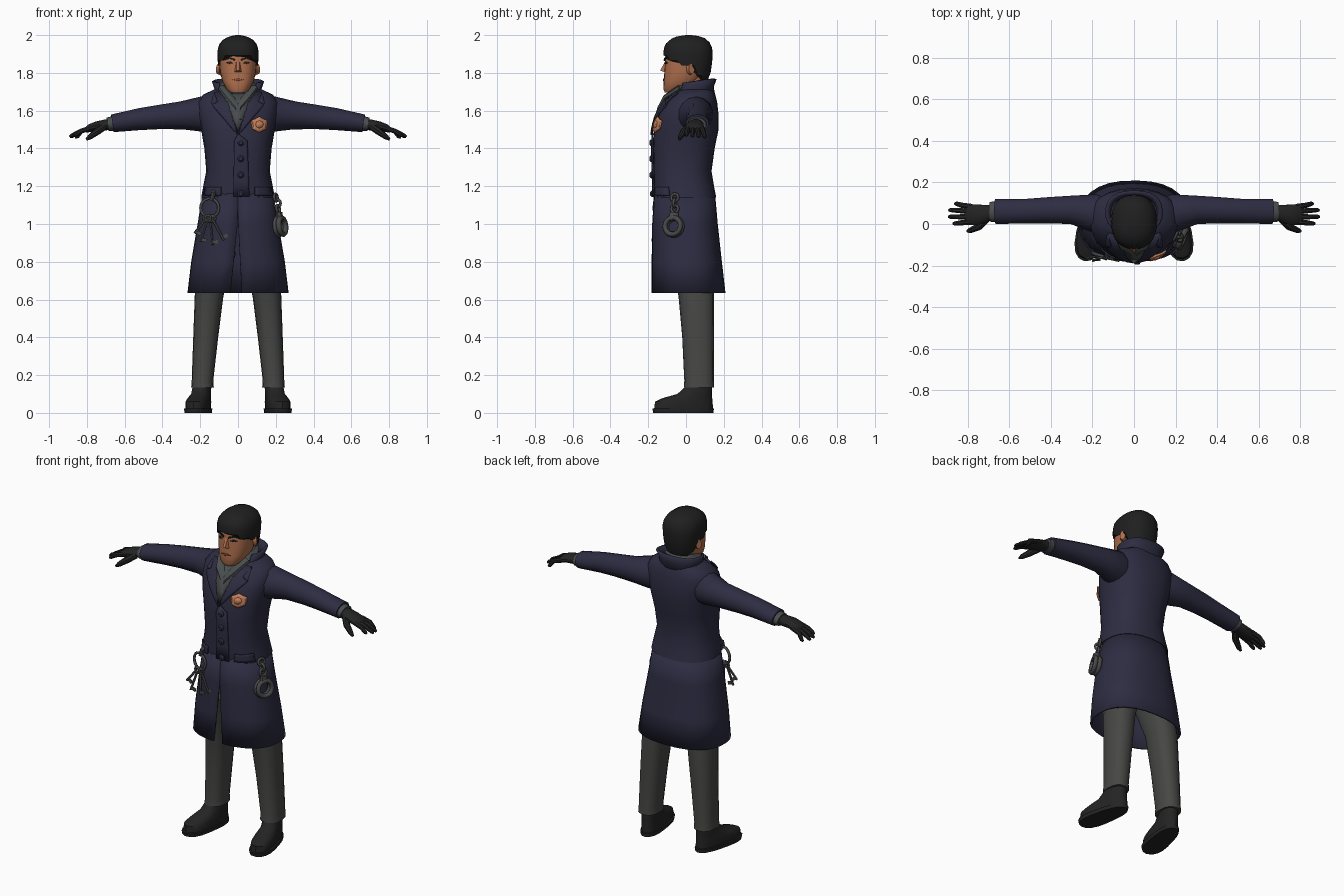
import bpy, bmesh, math
from mathutils import Vector

if "Cube" in bpy.data.objects:
    bpy.data.objects.remove(bpy.data.objects["Cube"])


def mat(name, r, g, b):
    m = bpy.data.materials.new(name)
    m.diffuse_color = (r, g, b, 1)
    m.use_nodes = True
    m.node_tree.nodes["Principled BSDF"].inputs["Base Color"].default_value = m.diffuse_color
    return m


NAVY = mat("navy_wool", .027, .026, .055)
BLACK = mat("black_leather", .017, .017, .017)
HAIR = mat("dark_hair", .014, .014, .014)
GREY = mat("grey_trousers", .062, .062, .06)
SCARF = mat("grey_scarf", .068, .075, .075)
SKIN = mat("skin", .43, .16, .075)
LIP = mat("lip_skin", .26, .085, .045)
COPPER = mat("copper", .56, .22, .11)
IRON = mat("iron", .065, .065, .065)


def finish(bm, name, m, mirror=False, thick=0, angle=40):
    bmesh.ops.recalc_face_normals(bm, faces=bm.faces[:])
    me = bpy.data.meshes.new(name)
    bm.to_mesh(me)
    bm.free()
    me.materials.append(m)
    me.shade_smooth()
    me.set_sharp_from_angle(angle=math.radians(angle))
    ob = bpy.data.objects.new(name, me)
    bpy.context.collection.objects.link(ob)
    if thick:
        s = ob.modifiers.new("thickness", 'SOLIDIFY')
        s.thickness, s.offset = thick, 0
    if mirror:
        ob.modifiers.new("mirror", 'MIRROR').use_clip = False
    return ob


def loft(name, rings, m, closed=True, caps=True, **kw):
    bm = bmesh.new()
    vs = [[bm.verts.new(p) for p in r] for r in rings]
    n = len(rings[0])
    for a, b in zip(vs, vs[1:]):
        for i in range(n if closed else n - 1):
            j = (i + 1) % n
            bm.faces.new((a[i], a[j], b[j], b[i]))
    if caps:
        bm.faces.new(vs[0])
        bm.faces.new(vs[-1])
    return finish(bm, name, m, **kw)


def spow(v, e):
    return math.copysign(abs(v) ** e, v)


def oval(z, rx, yf, yb, cx=0, n=24, p=2.4, a0=-90, a1=270, tilt=0, full=True):
    """Horizontal rounded ring from front yf to back yb."""
    out = []
    for i in range(n):
        a = math.radians(a0 + (a1 - a0) * i / (n if full else n - 1))
        y = (yf + yb) / 2 + (yb - yf) / 2 * spow(math.sin(a), 2 / p)
        out.append((cx + rx * spow(math.cos(a), 2 / p), y, z + tilt * y))
    return out


def tube(name, pts, radii, m, n=10, **kw):
    pts = [Vector(p) for p in pts]
    rings = []
    for i, c in enumerate(pts):
        d = (pts[min(i + 1, len(pts) - 1)] - pts[max(i - 1, 0)]).normalized()
        u = Vector((1, 0, 0)) if abs(d.z) > .9 else Vector((0, 0, 1)).cross(d).normalized()
        v = d.cross(u).normalized()
        ru, rv = radii[i] if isinstance(radii[i], tuple) else (radii[i],) * 2
        rings.append([c + u * ru * math.cos(t) + v * rv * math.sin(t)
                      for t in (2 * math.pi * (k + .5) / n for k in range(n))])
    return loft(name, rings, m, **kw)


def section(table, z):
    z = max(table[0][0], min(table[-1][0], z))
    for a, b in zip(table, table[1:]):
        if z <= b[0]:
            t = (z - a[0]) / (b[0] - a[0])
            return [a[k] + (b[k] - a[k]) * t for k in (1, 2, 3)]


def front_y(table, x, z, p=2.4):
    rx, yf, yb = section(table, z)
    s = max(0, 1 - min(1, abs(x) / rx) ** p) ** (1 / p)
    return (yf + yb) / 2 - (yb - yf) / 2 * s


def plate(name, table, pts, m, off=.006, thick=.008, cuts=3, **kw):
    """Flat outline in x, z laid on the front of a lofted body."""
    bm = bmesh.new()
    f = bm.faces.new([bm.verts.new((x, 0, z)) for x, z in pts])
    bmesh.ops.triangulate(bm, faces=[f])
    bmesh.ops.subdivide_edges(bm, edges=bm.edges[:], cuts=cuts, use_grid_fill=True)
    for v in bm.verts:
        v.co.y = front_y(table, v.co.x, v.co.z) - off
    return finish(bm, name, m, thick=thick, **kw)


def torus(name, c, axis, R, r, m, seg=18):
    bpy.ops.mesh.primitive_torus_add(
        location=c, rotation=Vector(axis).to_track_quat('Z', 'Y').to_euler(),
        major_radius=R, minor_radius=r, major_segments=seg, minor_segments=6)
    ob = bpy.context.object
    ob.name = name
    ob.data.materials.append(m)
    ob.data.shade_smooth()


# Coat: bodice and split skirt
TORSO = [(1.14, .195, -.168, .16), (1.19, .186, -.17, .15), (1.28, .168, -.172, .135),
         (1.4, .178, -.175, .152), (1.5, .195, -.17, .172), (1.58, .21, -.148, .172),
         (1.645, .213, -.11, .165), (1.685, .185, -.07, .155), (1.715, .12, -.04, .14)]
SKIRT = [(.635, .262, -.176, .203), (.8, .242, -.176, .184), (1.0, .208, -.173, .162), (1.16, .182, -.163, .148)]
loft("coat_bodice", [oval(*s) for s in TORSO], NAVY)
rings = []
for z, rx, yf, yb in SKIRT:
    k = max(.002, (1.02 - z) / .385)
    d = [math.degrees(math.asin((g * k / rx) ** 1.2)) if k > .01 else 0 for g in (.02, .04)]
    rings.append(oval(z, rx, yf, yb, n=29, a0=-90 + d[0], a1=270 - d[1], full=False))
loft("coat_skirt", rings, NAVY, closed=False, caps=False, thick=.012)
plate("coat_front_overlap", TORSO, [(-.025, 1.145), (.06, 1.145), (.05, 1.44), (0, 1.48), (-.02, 1.44)], NAVY)
plate("lapels", TORSO, [(.002, 1.47), (.025, 1.55), (.075, 1.70), (.125, 1.695), (.108, 1.65), (.138, 1.63)],
      NAVY, off=.012, thick=.012, mirror=True)
plate("pocket_flaps", TORSO, [(.09, 1.15), (.18, 1.15), (.172, 1.195), (.09, 1.195)], NAVY, off=.007, mirror=True)

# Upturned collar, open at the front
loft("collar", [oval(z, rx, yf, yb, n=19, a0=-42, a1=222, full=False, tilt=.12)
                for z, rx, yf, yb in ((1.66, .125, -.07, .148), (1.71, .118, -.05, .14), (1.75, .132, -.04, .155))],
     NAVY, closed=False, caps=False, thick=.014)

# Coat buttons
for i, z in enumerate((1.43, 1.345, 1.26, 1.16)):
    y = front_y(TORSO, .015, z)
    tube("button_%d" % (i + 1), [(.015, y + .005, z), (.015, y - .013, z), (.015, y - .021, z)],
         [.018, .018, .01], NAVY)

# Scarf: neck wrap and crossed ends
loft("scarf_wrap", [oval(z, rx, yf, yb, tilt=.25) for z, rx, yf, yb in (
    (1.65, .085, -.08, .11), (1.685, .105, -.095, .125), (1.705, .095, -.085, .12),
    (1.725, .1, -.085, .122), (1.745, .078, -.06, .11))], SCARF)
plate("scarf_front", TORSO, [(-.085, 1.70), (0, 1.49), (.085, 1.70)], SCARF, off=.01, thick=.014)
for s, nm in ((-1, "right"), (1, "left")):
    tube("scarf_end_" + nm, [(s * .085, -.03, 1.72), (s * .045, -.1, 1.67), (-s * .004, -.128, 1.615),
                             (-s * .012, -.165, 1.54 - s * .01)],
         [(.022, .018), (.03, .018), (.03, .018), (.014, .01)], SCARF, n=8)

# Badge
plate("badge", TORSO, [(.072, 1.548), (.09, 1.556), (.112, 1.568), (.134, 1.556), (.154, 1.548), (.146, 1.52),
                       (.148, 1.502), (.113, 1.485), (.078, 1.502), (.08, 1.52)], COPPER, off=.014, thick=.009)
plate("badge_centre", TORSO, [(.113 + .02 * math.cos(i * math.pi / 4), 1.527 + .02 * math.sin(i * math.pi / 4))
                              for i in range(8)], COPPER, off=.02, thick=.008, cuts=1)

# Sleeves, shirt cuffs and gloves
tube("sleeves", [(.13, .03, 1.575), (.2, .055, 1.582), (.3, .068, 1.575), (.42, .066, 1.566), (.52, .062, 1.555),
                 (.665, .06, 1.533)],
     [(.09, .095), (.092, .092), (.07, .074), (.064, .064), (.06, .058), (.062, .047)], NAVY, n=14, mirror=True)
tube("shirt_cuffs", [(.64, .06, 1.536), (.69, .058, 1.527)], [(.05, .042), (.05, .036)], SCARF, n=14, mirror=True)
tube("glove_palms", [(.67, .055, 1.528), (.70, .053, 1.525), (.75, .045, 1.517), (.785, .045, 1.507), (.81, .045, 1.495)],
     [(.035, .03), (.04, .03), (.05, .026), (.052, .022), (.045, .013)], BLACK, n=12, mirror=True)
for i, (y0, y1, x1, z1) in enumerate(((.083, .098, .862, 1.456), (.06, .067, .89, 1.459),
                                      (.034, .035, .892, 1.462), (.01, .002, .87, 1.466))):
    tube("glove_fingers_%d" % (i + 1), [(.78, y0, 1.508), (.83, (y0 + y1) / 2, 1.492),
                                        (x1 - .01, y1, z1 + .006), (x1, y1, z1)],
         [.015, .0135, .011, .006], BLACK, n=8, mirror=True)
tube("glove_thumbs", [(.71, .025, 1.515), (.745, -.012, 1.49), (.785, -.03, 1.46), (.802, -.035, 1.447)],
     [.02, .019, .014, .007], BLACK, n=8, mirror=True)

# Trousers and boots
loft("trouser_legs", [oval(z, rx, cy - ry, cy + ry, cx=cx, n=16) for z, cx, cy, rx, ry in (
    (.135, .188, .069, .06, .08), (.17, .188, .069, .057, .078), (.4, .171, .064, .066, .084), (.62, .153, .054, .076, .094),
    (.85, .105, .02, .095, .12))], GREY, mirror=True)
foot = [(0, .06, -.25, .075), (.022, .062, -.255, .077), (.024, .055, -.245, .072), (.06, .056, -.24, .07),
        (.078, .053, -.2, .068), (.1, .05, -.12, .066), (.14, .048, -.075, .066), (.17, .046, -.07, .064)]
boots = loft("boots", [oval(z, rx, yf, yb, n=18, p=2.3) for z, rx, yf, yb in foot], BLACK)
for v in boots.data.vertices:
    x, y = v.co.x, v.co.y
    x *= 1 + .25 * max(0, -y - .08) / .17
    a = math.radians(11)
    v.co.x = .19 + x * math.cos(a) - y * math.sin(a)
    v.co.y = .072 + x * math.sin(a) + y * math.cos(a)
boots.modifiers.new("mirror", 'MIRROR')

# Head and neck
HEAD = [(1.695, .04, -.112, -.03), (1.715, .062, -.12, .02), (1.755, .083, -.118, .07), (1.8, .094, -.115, .105),
        (1.85, .098, -.113, .12), (1.9, .1, -.108, .125), (1.95, .09, -.095, .115), (1.98, .06, -.06, .09)]
loft("head", [oval(*s) for s in HEAD], SKIN)
loft("neck", [oval(1.64, .07, -.03, .11), oval(1.8, .066, -.03, .11)], SKIN)
tube("ears", [(.09, .02, 1.82), (.108, .03, 1.822)], [(.022, .032), (.017, .028)], SKIN, mirror=True)

# Nose wedge
bm = bmesh.new()
v = [bm.verts.new(c) for c in ((-.009, -.11, 1.862), (.009, -.11, 1.862), (.007, -.137, 1.812), (-.007, -.137, 1.812),
                               (.021, -.108, 1.802), (-.021, -.108, 1.802))]
for f in ((0, 1, 2, 3), (1, 4, 2), (0, 3, 5), (3, 2, 4, 5), (0, 5, 4, 1)):
    bm.faces.new([v[i] for i in f])
finish(bm, "nose", SKIN)

# Brows, eyes and mouth
plate("brows", HEAD, [(.016, 1.864), (.045, 1.876), (.074, 1.868), (.072, 1.876), (.045, 1.884), (.016, 1.874)],
      HAIR, off=.004, thick=.007, mirror=True)
plate("eyes", HEAD, [(.025, 1.852), (.045, 1.861), (.064, 1.853), (.045, 1.848)], BLACK, off=.002, thick=.005, mirror=True)
plate("mouth", HEAD, [(-.033, 1.764), (0, 1.77), (.033, 1.764), (0, 1.757)], LIP, off=.002, thick=.006)

# Hair cap with a hairline that drops towards the nape
CAP = [(1.74, .078, -.1, .105), (1.78, .098, -.11, .127), (1.85, .107, -.118, .138), (1.91, .11, -.12, .142),
       (1.95, .102, -.112, .135), (1.98, .075, -.08, .108), (1.994, .045, -.045, .075), (2.0, .012, 0, .03)]
N = 32
rings = []
for t in (0, .2, .4, .58, .72, .84, .93, .98, 1):
    ring = []
    for i in range(N):
        s = -math.sin(math.radians(-90 + 360 * i / N))
        low = 1.893 if s > .75 else 1.865 if s > .35 else 1.84 if s > -.2 else 1.785 if s > -.6 else 1.755
        z = low + (2 - low) * t
        ring.append(oval(z, *section(CAP, z), n=N)[i])
    rings.append(ring)
loft("hair", rings, HAIR, angle=50)

# Key ring with fanned keys
kx, kz = -.15, 1.085
ky = front_y(SKIRT, kx, 1.05) - .026
torus("key_ring", (kx, ky, kz), (-.3, -1, 0), .05, .008, IRON)
tube("key_strap", [(-.125, ky + .03, 1.185), (-.13, ky - .005, 1.16), (-.14, ky - .006, 1.125)], [.013, .014, .012], IRON, n=8)
for i, (deg, ln) in enumerate(((-38, .1), (-17, .13), (5, .14), (28, .13))):
    a = math.radians(deg)
    d = Vector((math.sin(a), -.1, -math.cos(a)))
    c = Vector((kx + .03 * math.sin(a), ky - .008 * (i % 2), kz - .055))
    torus("key_bow_%d" % (i + 1), c, (-.2, -1, 0), .016, .006, IRON, seg=10)
    tube("key_shaft_%d" % (i + 1), [c + d * .015, c + d * ln], [.007, .007], IRON, n=6)
    e, side = c + d * (ln - .014), Vector((math.cos(a), 0, math.sin(a)))
    tube("key_bit_%d" % (i + 1), [e, e + side * .03], [(.005, .013)] * 2, IRON, n=4)

# Handcuffs hanging on the hip
ax = (.9, -.4, .12)
for i, o in enumerate((0, .022)):
    torus("cuff_%d" % (i + 1), (.212 + o, -.062 - o * .4, .985 + o * .2), ax, .045, .014, IRON)
tube("cuff_lock", [(.222, -.065, 1.02), (.218, -.063, 1.062)], [(.021, .03), (.018, .024)], IRON, n=8)
for i, z in enumerate((1.08, 1.11, 1.14)):
    torus("cuff_chain_%d" % (i + 1), (.212 - .006 * i, -.06, z), ax if i % 2 == 0 else (.3, .9, 0), .02, .008, IRON, seg=12)
